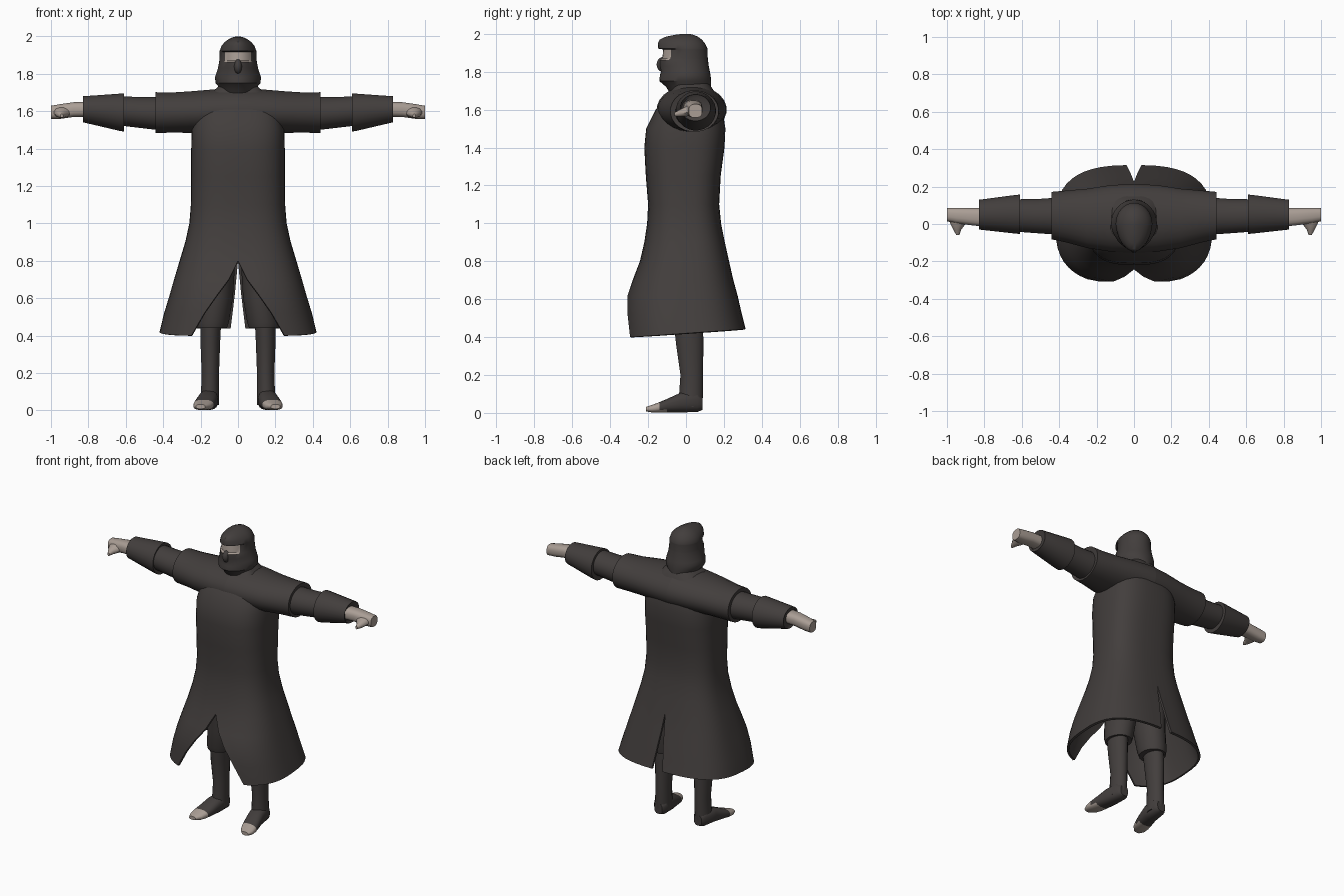
import bpy, bmesh, math
from mathutils import Vector


def material(name, rgb):
    m = bpy.data.materials.new(name)
    m.diffuse_color = (*rgb, 1)
    return m


DARK = material("charcoal cloth", (0.055, 0.048, 0.046))
SKIN = material("pale skin", (0.40, 0.34, 0.30))


def spow(v, p):
    return math.copysign(abs(v) ** p, v)


def finish(name, bm, mats, mirror=False, thick=0, angle=35, recalc=True):
    if recalc:
        bmesh.ops.recalc_face_normals(bm, faces=bm.faces)
    me = bpy.data.meshes.new(name)
    bm.to_mesh(me)
    bm.free()
    for m in mats:
        me.materials.append(m)
    ob = bpy.data.objects.new(name, me)
    bpy.context.collection.objects.link(ob)
    bpy.ops.object.select_all(action='DESELECT')
    bpy.context.view_layer.objects.active = ob
    ob.select_set(True)
    if mirror:
        ob.modifiers.new("mirror", 'MIRROR')
        bpy.ops.object.modifier_apply(modifier="mirror")
    if thick:
        s = ob.modifiers.new("cloth", 'SOLIDIFY')
        s.thickness, s.offset = thick, -1
        bpy.ops.object.modifier_apply(modifier="cloth")
    bpy.ops.object.shade_smooth_by_angle(angle=math.radians(angle))
    return ob


def bridge(bm, rings, closed=True):
    for a, b in zip(rings, rings[1:]):
        n = len(a)
        for i in range(n if closed else n - 1):
            j = (i + 1) % n
            bm.faces.new((a[i], a[j], b[j], b[i]))


def loft(name, axis, sections, mats, n=20, p=1.0, rule=None, mirror=True):
    """Sections are (position on axis, centre 1, centre 2, radius 1, radius 2)."""
    others = [k for k in range(3) if k != axis]
    bm = bmesh.new()
    rings = []
    for t, c1, c2, r1, r2 in sections:
        ring = []
        for i in range(n):
            a = math.tau * (i + 0.5) / n
            co = [0, 0, 0]
            co[axis] = t
            co[others[0]] = c1 + r1 * spow(math.cos(a), p)
            co[others[1]] = c2 + r2 * spow(math.sin(a), p)
            ring.append(bm.verts.new(co))
        rings.append(ring)
    bridge(bm, rings)
    bm.faces.new(rings[0])
    bm.faces.new(rings[-1])
    bmesh.ops.recalc_face_normals(bm, faces=bm.faces)
    if rule:
        for f in bm.faces:
            f.material_index = int(rule(f.calc_center_median(), f.normal))
    return finish(name, bm, mats, mirror)


# Long coat: half shell, with front and back slits that widen to the hem
# (height, half width, front y, back y, front slit, back slit)
coat = [(0.42, 0.42, -0.325, 0.315, 0.25, 0.04),
        (0.52, 0.395, -0.322, 0.295, 0.18, 0.03),
        (0.62, 0.365, -0.312, 0.272, 0.11, 0.018),
        (0.70, 0.342, -0.282, 0.25, 0.05, 0.01),
        (0.80, 0.312, -0.243, 0.227, 0.0, 0.0),
        (0.90, 0.282, -0.22, 0.205, 0, 0),
        (1.00, 0.260, -0.205, 0.185, 0, 0),
        (1.10, 0.252, -0.20, 0.175, 0, 0),
        (1.25, 0.250, -0.212, 0.183, 0, 0),
        (1.40, 0.250, -0.22, 0.203, 0, 0),
        (1.50, 0.248, -0.21, 0.208, 0, 0),
        (1.60, 0.225, -0.16, 0.192, 0, 0),
        (1.68, 0.165, -0.095, 0.16, 0, 0),
        (1.74, 0.095, -0.05, 0.12, 0, 0)]
bm = bmesh.new()
rows = []
P, N = 0.72, 20
for z, rx, yf, yb, gf, gb in coat:
    a0 = math.asin((gf / rx) ** (1 / P))
    a1 = math.pi - math.asin((gb / rx) ** (1 / P))
    row = []
    for i in range(N + 1):
        a = a0 + (a1 - a0) * i / N
        x = rx * abs(math.sin(a)) ** P if 1e-6 < a < math.pi - 1e-6 else 0
        c = spow(math.cos(a), P)
        y = yf * c if c > 0 else -yb * c
        hem = 0.07 * y if z < 0.45 else 0
        row.append(bm.verts.new((x, y, z + hem)))
    rows.append(row)
bridge(bm, rows, closed=False)
finish("long_coat", bm, [DARK], mirror=True, thick=0.015, recalc=False)

# Shoulder cape, sleeve and flared cuff
loft("sleeves", 0, [(0.0, 0.03, 1.60, 0.185, 0.13),
                    (0.12, 0.03, 1.60, 0.18, 0.118),
                    (0.25, 0.03, 1.595, 0.16, 0.112),
                    (0.36, 0.04, 1.592, 0.14, 0.108),
                    (0.44, 0.045, 1.592, 0.128, 0.11),
                    (0.435, 0.042, 1.587, 0.098, 0.088),
                    (0.52, 0.042, 1.592, 0.092, 0.083),
                    (0.612, 0.045, 1.60, 0.088, 0.08),
                    (0.61, 0.052, 1.593, 0.106, 0.103),
                    (0.635, 0.052, 1.594, 0.104, 0.10),
                    (0.83, 0.05, 1.61, 0.08, 0.07),
                    (0.82, 0.04, 1.61, 0.062, 0.052)], [DARK], n=24)

# Hands with thumbs
loft("hands", 0, [(0.80, 0.035, 1.61, 0.05, 0.04),
                  (0.88, 0.04, 1.608, 0.046, 0.04),
                  (0.95, 0.045, 1.598, 0.042, 0.04),
                  (1.0, 0.05, 1.593, 0.036, 0.036)], [SKIN], n=16, p=0.75)
loft("thumbs", 1, [(0.04, 0.925, 1.60, 0.06, 0.032),
                   (0.005, 0.94, 1.592, 0.045, 0.028),
                   (-0.03, 0.945, 1.582, 0.022, 0.02),
                   (-0.06, 0.942, 1.575, 0.008, 0.01)], [SKIN], n=12)

# Trousers, boots and feet with bare toes
loft("trousers", 2, [(0.95, 0.11, 0.0, 0.105, 0.13),
                     (0.60, 0.118, 0.01, 0.092, 0.11),
                     (0.47, 0.135, 0.012, 0.087, 0.098),
                     (0.44, 0.138, 0.014, 0.08, 0.09),
                     (0.44, 0.145, 0.015, 0.05, 0.07)], [DARK])
loft("boots", 2, [(0.48, 0.145, 0.012, 0.056, 0.078),
                  (0.36, 0.148, 0.02, 0.053, 0.073),
                  (0.20, 0.148, 0.03, 0.047, 0.06),
                  (0.10, 0.15, 0.027, 0.048, 0.064),
                  (0.03, 0.152, 0.025, 0.05, 0.06)], [DARK])
loft("feet", 1, [(0.086, 0.15, 0.05, 0.03, 0.035),
                 (0.06, 0.152, 0.058, 0.048, 0.054),
                 (-0.03, 0.16, 0.054, 0.053, 0.052),
                 (-0.10, 0.175, 0.038, 0.055, 0.036),
                 (-0.14, 0.184, 0.029, 0.054, 0.028),
                 (-0.18, 0.193, 0.022, 0.045, 0.02),
                 (-0.21, 0.20, 0.02, 0.025, 0.012)], [DARK, SKIN], p=0.8,
     rule=lambda c, n: c.y < -0.14 or (c.y < -0.1 and n.z < -0.4))

# Hood with wedge front; the eye opening shows skin
# (height, half width, front y, back y)
hood = [(1.66, 0.08, -0.07, 0.13), (1.72, 0.095, -0.105, 0.132),
        (1.75, 0.12, -0.14, 0.132), (1.78, 0.123, -0.138, 0.13),
        (1.80, 0.117, -0.132, 0.126), (1.83, 0.107, -0.14, 0.12),
        (1.862, 0.101, -0.14, 0.116), (1.87, 0.10, -0.125, 0.115),
        (1.917, 0.098, -0.12, 0.113), (1.922, 0.098, -0.147, 0.113),
        (1.95, 0.088, -0.148, 0.10), (1.97, 0.07, -0.138, 0.083),
        (1.985, 0.05, -0.105, 0.062), (1.996, 0.025, -0.05, 0.035),
        (2.0, 0.006, -0.01, 0.01)]
bm = bmesh.new()
rings = []
for z, rx, yf, yb in hood:
    ring = []
    for i in range(32):
        a = math.tau * i / 32
        c = math.cos(a)
        y = (yf * c ** 1.25) if c > 0 else -yb * c
        ring.append(bm.verts.new((rx * math.sin(a), y, z)))
    rings.append(ring)
bridge(bm, rings)
bm.faces.new(rings[0])
bm.faces.new(rings[-1])
for f in bm.faces:
    c = f.calc_center_median()
    f.material_index = int(1.865 < c.z < 1.919 and c.y < 0 and abs(c.x) < 0.066)
finish("hood", bm, [DARK, SKIN])

# Masked nose
bm = bmesh.new()
bmesh.ops.create_uvsphere(bm, u_segments=16, v_segments=10, radius=1)
for v in bm.verts:
    v.co = Vector((v.co.x * 0.024, v.co.y * 0.035 - 0.12, v.co.z * 0.04 + 1.838))
finish("masked_nose", bm, [DARK])
